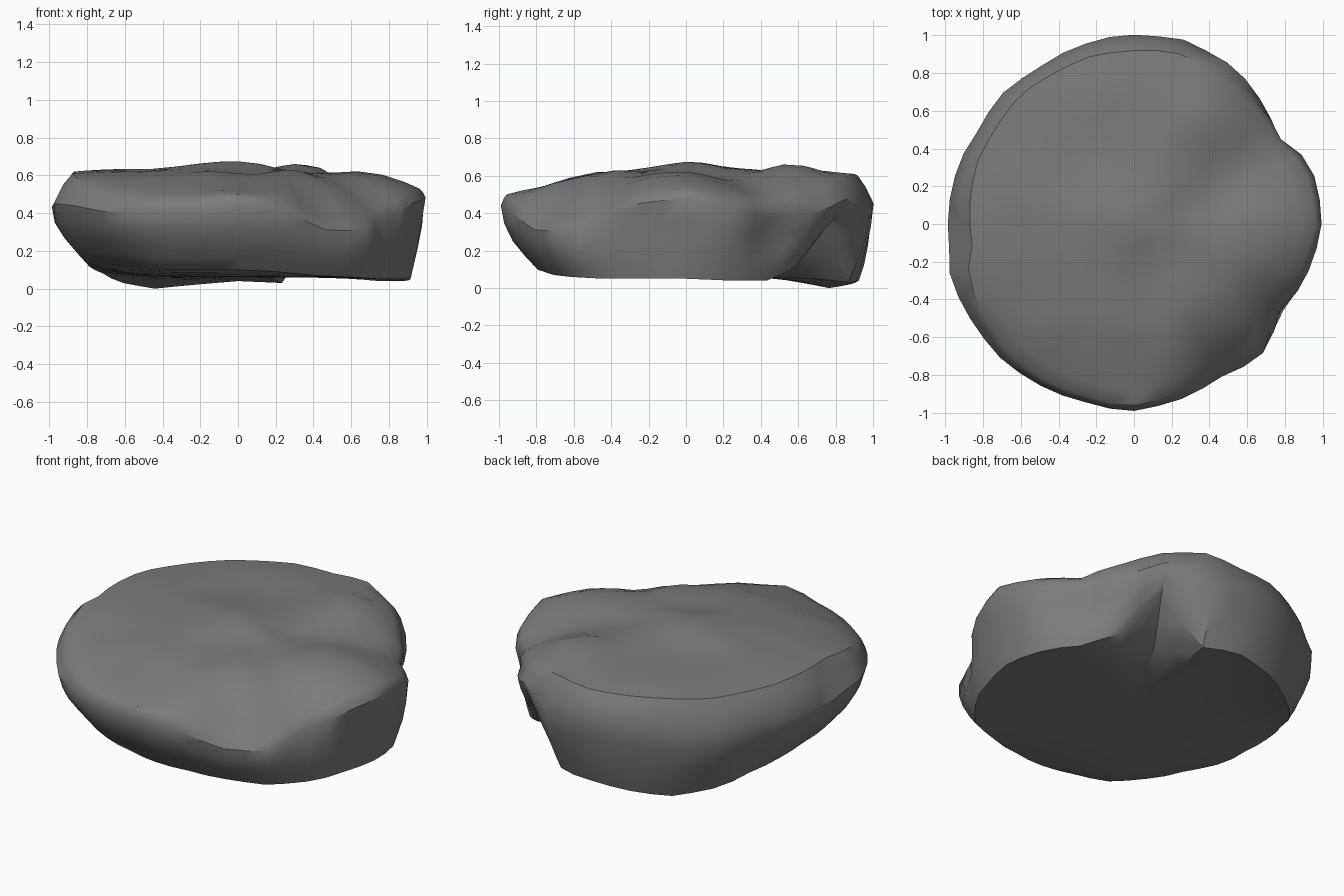
import bpy, bmesh, math
from math import sin, cos, tau, exp
from mathutils import Vector, noise

default_cube = bpy.data.objects.get("Cube")
if default_cube:
    bpy.data.objects.remove(default_cube)

SEGMENTS = 48

# Hundredths, sampled at even angles counterclockwise from +x
OUTLINE = [99, 99, 95, 94, 99, 101, 100, 99, 97, 98, 97, 98,
           99, 101, 100, 100, 99, 98, 99, 96, 94, 96, 94, 96]
RIM_HEIGHT = [53, 48, 45, 52, 58, 61, 59, 60, 60, 60, 61, 62,
              62, 61, 56, 50, 48, 48, 50, 47, 37, 36, 43, 51]
RIM_RATIO = [97, 95, 92, 92, 93, 92, 89, 93, 96, 97, 95, 94]
BELLY_LEVEL = [90, 80, 60, 75, 70, 68, 62, 72, 80, 85, 80, 85]
BASE_RATIO = [93, 91, 85, 93, 91, 85, 80, 78, 80, 80, 86, 94]
BASE_HEIGHT = [5, 4, 4, 11, 32, 3, 4, 2, 0, 3, 8, 11,
               13, 13, 13, 12, 10, 10, 10, 9, 7, 6, 5, 5]

# Swells and hollows on the top: x, y, height, spread
TOP_SWELLS = [(-.07, 0, .06, .25), (.38, .6, .075, .18), (.72, 0, .025, .2),
              (.65, .28, -.05, .14), (.4, .12, -.03, .14),
              (.05, -.28, -.02, .16), (-.2, .7, .03, .15), (.3, -.45, .02, .2),
              (-.72, .1, .02, .25), (0, -.8, -.06, .18), (-.35, -.74, -.04, .15)]

# Lumps and dents on the sides: x, y, z, outward push, spread
SIDE_SWELLS = [(.8, .5, .28, -.1, .13), (.72, -.66, .18, .03, .14),
               (.8, -.5, .36, -.07, .11), (-.93, -.1, .55, -.05, .11),
               (.95, -.15, .25, -.02, .18)]


def sample(table, angle):
    """Read a closed table of hundredths at any angle."""
    place = angle / tau * len(table)
    index = int(place)
    blend = place - index
    count = len(table)
    return (table[index % count] * (1 - blend)
            + table[(index + 1) % count] * blend) / 100


def top_height(x, y, edge, reach):
    """Broad plateau falling to the rim, with swells and roughness added."""
    blend = 1 - reach ** 4.5
    height = edge + (.62 - edge) * blend
    height += .014 * blend * noise.noise(Vector((x, y, 0)) * 4)
    for cx, cy, lift, spread in TOP_SWELLS:
        height += lift * blend * exp(-((x - cx) ** 2 + (y - cy) ** 2) / spread ** 2)
    return height


def side_point(angle, radius, height):
    point = Vector((radius * cos(angle), radius * sin(angle), height))
    outward = Vector((cos(angle), sin(angle), 0))
    push = sum(p * exp(-(point - Vector((x, y, z))).length_squared / s ** 2)
               for x, y, z, p, s in SIDE_SWELLS)
    return point + outward * (push + .012 * noise.noise(point * 5))


def column(angle):
    """Points of one slice, from the underside up and in across the top."""
    radius = sample(OUTLINE, angle)
    rim = radius * sample(RIM_RATIO, angle)
    base = radius * sample(BASE_RATIO, angle)
    low, high = sample(BASE_HEIGHT, angle), sample(RIM_HEIGHT, angle)
    belly = low + (high - low) * sample(BELLY_LEVEL, angle)
    points = []
    for reach in (.35, .6, .75, .88):
        height = .06 + (low - .06) * reach ** 4
        points.append(Vector((base * reach * cos(angle), base * reach * sin(angle), height)))
    points.append(side_point(angle, base, low))
    for level in (.2, .45, .72, 1):
        bulge = sin(level * tau / 4)
        points.append(side_point(angle, base + (radius - base) * bulge,
                                 low + (belly - low) * level))
    points.append(side_point(angle, (radius + rim) / 2, belly + (high - belly) * .65))
    points.append(side_point(angle, rim, high))
    edge = points[-1].xy
    for reach in (.92, .8, .66, .52, .38, .24, .12):
        x, y = edge * reach
        points.append(Vector((x, y, top_height(x, y, high, reach))))
    return points


# Weathered stone slab
mesh = bpy.data.meshes.new("stone_slab")
bm = bmesh.new()
columns = [[bm.verts.new(p) for p in column(tau * i / SEGMENTS)]
           for i in range(SEGMENTS)]
bottom = bm.verts.new((0, 0, .06))
peak = bm.verts.new((0, 0, top_height(0, 0, .6, 0)))
for i, here in enumerate(columns):
    after = columns[(i + 1) % SEGMENTS]
    for j in range(len(here) - 1):
        bm.faces.new((here[j], after[j], after[j + 1], here[j + 1]))
    bm.faces.new((bottom, after[0], here[0]))
    bm.faces.new((peak, here[-1], after[-1]))
bmesh.ops.recalc_face_normals(bm, faces=bm.faces)
bm.to_mesh(mesh)
bm.free()

slab = bpy.data.objects.new("stone_slab", mesh)
bpy.context.collection.objects.link(slab)

# Grey stone
stone = bpy.data.materials.new("grey_stone")
stone.use_nodes = True
colour = (.2, .2, .2, 1)
stone.diffuse_color = colour
stone.node_tree.nodes["Principled BSDF"].inputs["Base Color"].default_value = colour
mesh.materials.append(stone)

bpy.context.view_layer.objects.active = slab
slab.select_set(True)
bpy.ops.object.shade_smooth_by_angle(angle=math.radians(35))
